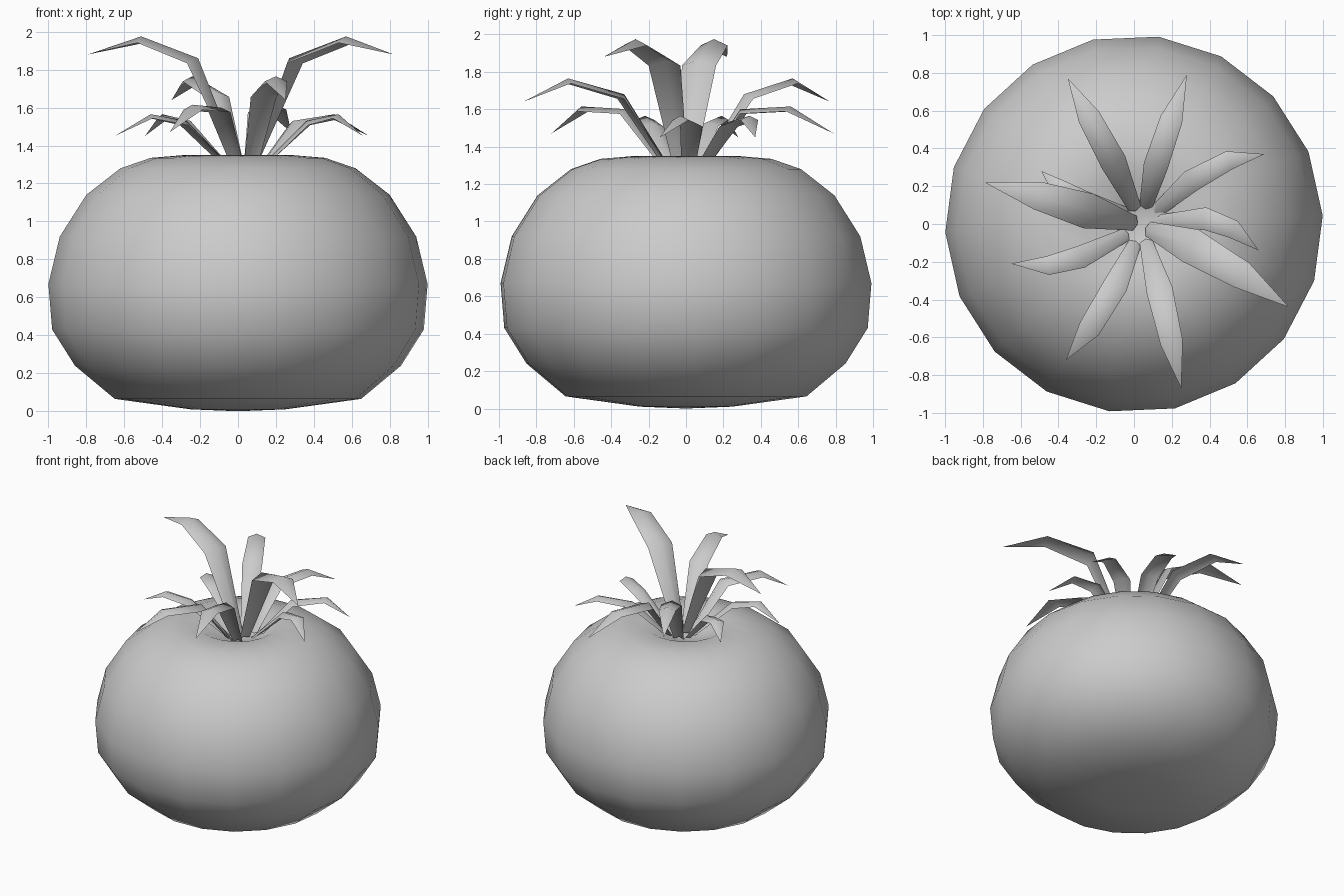
import bpy, math
from mathutils import Vector

if "Cube" in bpy.data.objects:
    bpy.data.objects.remove(bpy.data.objects["Cube"])


def make_object(name, verts, faces, angle):
    mesh = bpy.data.meshes.new(name)
    mesh.from_pydata(verts, [], faces)
    mesh.update()
    obj = bpy.data.objects.new(name, mesh)
    bpy.context.collection.objects.link(obj)
    bpy.ops.object.select_all(action='DESELECT')
    obj.select_set(True)
    bpy.context.view_layer.objects.active = obj
    bpy.ops.object.shade_smooth_by_angle(angle=math.radians(angle))
    return obj


# Fruit body: lathe profile with a dimple at the top
SEG = 18
profile = [(0.25, 0.01), (0.65, 0.065), (0.86, 0.24), (0.98, 0.43), (1.0, 0.67),
           (0.94, 0.92), (0.80, 1.14), (0.62, 1.28), (0.46, 1.335),
           (0.28, 1.35), (0.13, 1.28)]
verts, faces = [], []
for r, z in profile:
    for i in range(SEG):
        a = math.radians(2.5) + math.tau * i / SEG
        verts.append((r * math.cos(a), r * math.sin(a), z))
for k in range(len(profile) - 1):
    for i in range(SEG):
        j = (i + 1) % SEG
        faces.append((k * SEG + i, k * SEG + j, (k + 1) * SEG + j, (k + 1) * SEG + i))
last = (len(profile) - 1) * SEG
verts += [(0, 0, 0), (0.03, 0, 1.25)]
bottom, top = len(verts) - 2, len(verts) - 1
for i in range(SEG):
    j = (i + 1) % SEG
    faces.append((bottom, j, i))
    faces.append((top, last + i, last + j))
make_object("fruit_body", verts, faces, 60)


# Arched, drooping leaf: ridge line through four points, edges lower than the ridge
def leaf(name, path, heights, widths):
    pts = [Vector((x, y, z)) for (x, y), z in zip(path, heights)]
    v, f = [], []
    for k in range(3):
        t = (pts[k + 1] - pts[max(k - 1, 0)]).normalized()
        side = Vector((-t.y, t.x, 0)).normalized()
        up = t.cross(side).normalized()
        w = widths[k] / 2
        v += [pts[k] - side * w - up * w * 0.45, pts[k], pts[k] + side * w - up * w * 0.45]
    v.append(pts[3])
    for k in range(2):
        for s in range(2):
            a = k * 3 + s
            f.append((a, a + 3, a + 4, a + 1))
    f += [(6, 9, 7), (7, 9, 8)]
    make_object(name, v, f, 60)


# Height and width sets for the leaf sizes
TALL = ((1.28, 1.86, 1.975, 1.88), (0.08, 0.19, 0.15))
MEDIUM = ((1.28, 1.68, 1.765, 1.64), (0.07, 0.14, 0.12))
LOW = ((1.28, 1.60, 1.615, 1.47), (0.07, 0.13, 0.12))
SMALL = ((1.28, 1.53, 1.565, 1.45), (0.07, 0.12, 0.10))

# Crown of leaves, paths seen from above
crown = [
    (TALL, [(0.06, -0.02), (0.27, -0.10), (0.57, -0.27), (0.82, -0.44)]),
    (TALL, [(0.02, 0.00), (-0.21, 0.06), (-0.51, 0.15), (-0.79, 0.22)]),
    (MEDIUM, [(0.06, -0.08), (0.13, -0.33), (0.20, -0.63), (0.25, -0.87)]),
    (MEDIUM, [(0.01, 0.07), (-0.10, 0.31), (-0.24, 0.57), (-0.35, 0.77)]),
    (LOW, [(0.06, 0.08), (0.11, 0.29), (0.20, 0.56), (0.28, 0.79)]),
    (LOW, [(0.01, -0.09), (-0.09, -0.31), (-0.24, -0.56), (-0.36, -0.72)]),
    (SMALL, [(0.11, 0.06), (0.29, 0.22), (0.51, 0.34), (0.69, 0.37)]),
    (SMALL, [(0.11, 0.01), (0.36, 0.03), (0.53, -0.03), (0.66, -0.14)]),
    (SMALL, [(-0.03, -0.05), (-0.27, -0.17), (-0.46, -0.22), (-0.65, -0.21)]),
    (SMALL, [(-0.03, 0.05), (-0.25, 0.11), (-0.40, 0.19), (-0.49, 0.28)]),
]
for n, (size, path) in enumerate(crown):
    leaf(f"leaf_{n + 1}", path, *size)
